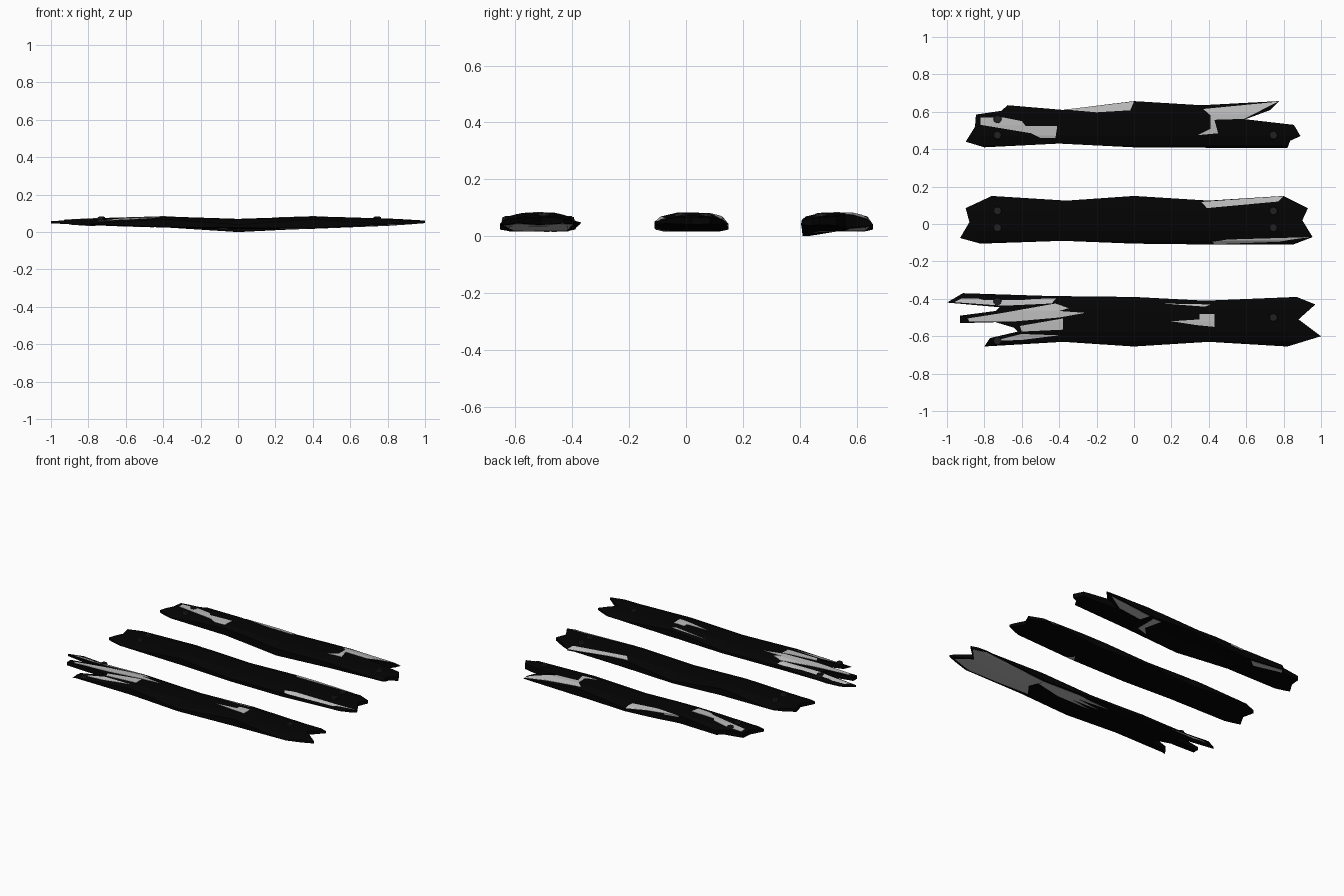
import bpy, bmesh, math
from mathutils import Vector

if "Cube" in bpy.data.objects:
    bpy.data.objects.remove(bpy.data.objects["Cube"])


def material(name, v):
    m = bpy.data.materials.new(name)
    m.diffuse_color = (v, v, v, 1)
    m.use_nodes = True
    m.node_tree.nodes["Principled BSDF"].inputs["Base Color"].default_value = m.diffuse_color
    return m


CHARRED = material("charred_wood", 0.001)
FRESH = material("splintered_wood", 0.5)
METAL = material("dark_metal", 0.015)

# Plank facets: surface heights along x, and rounding across the width
HALF = 0.128
TOP = [(-1, .062), (-.8, .071), (-.4, .083), (0, .070), (.4, .083), (.8, .072), (1, .062)]
BOTTOM = [(-1, .046), (-.8, .036), (-.4, .024), (0, .016), (.4, .018), (.8, .034), (1, .047)]
TOP_DROP = [(0, 0), (.45, .002), (.85, .014), (1, .031)]
BOTTOM_RISE = [(0, 0), (.8, .001), (1, .007)]


def lerp(table, t):
    t = max(table[0][0], min(table[-1][0], t))
    for (a, p), (b, q) in zip(table, table[1:]):
        if t <= b:
            return p + (q - p) * (t - a) / (b - a)


def top_z(x, y, cy):
    drop = lerp(TOP_DROP, abs(y - cy) / HALF)
    return lerp(TOP, x) - drop * (1 - .75 * max(0, (abs(x) - .8) / .2))


def bottom_z(x, y, cy, sag):
    rise = lerp(BOTTOM_RISE, abs(y - cy) / HALF) * (1 - max(0, (abs(x) - .8) / .2))
    return lerp(BOTTOM, x) + rise - sag * max(0, 1 - abs(x) / .4) * max(0, (cy - y) / HALF)


def slab(name, outline, cy, mat, upper, lower):
    """Outline sliced along the plank facets, then lifted to two surfaces."""
    bm = bmesh.new()
    f = bm.faces.new([bm.verts.new((x, y, 0)) for x, y in outline])
    f.normal_update()
    bmesh.ops.triangulate(bm, faces=[f], ngon_method='EAR_CLIP')
    cuts = [((x, 0, 0), (1, 0, 0)) for x, _ in TOP[1:-1]]
    cuts += [((0, cy + s * u * HALF, 0), (0, 1, 0)) for u in (.45, .8, .85) for s in (-1, 1)]
    cuts.append(((0, cy, 0), (0, 1, 0)))
    for co, no in cuts:
        bmesh.ops.bisect_plane(bm, geom=bm.verts[:] + bm.edges[:] + bm.faces[:],
                               plane_co=co, plane_no=no, dist=1e-5)
    ext = bmesh.ops.extrude_face_region(bm, geom=bm.faces[:])["geom"]
    raised = {g for g in ext if isinstance(g, bmesh.types.BMVert)}
    for v in bm.verts:
        v.co.z = (upper if v in raised else lower)(v.co.x, v.co.y)
    bmesh.ops.recalc_face_normals(bm, faces=bm.faces[:])
    finish(name, bm, mat)


def finish(name, bm, mat):
    me = bpy.data.meshes.new(name)
    bm.to_mesh(me)
    bm.free()
    me.materials.append(mat)
    bpy.context.collection.objects.link(bpy.data.objects.new(name, me))


def nail(name, x, y, cy):
    """Low screw head with a raised cross."""
    z = top_z(x, y, cy)
    bm = bmesh.new()
    r = bmesh.ops.create_cone(bm, cap_ends=True, segments=10, radius1=.024, radius2=.02, depth=.016)
    for v in r["verts"]:
        v.co += Vector((x, y, z))
    for sx, sy in ((.028, .007), (.007, .028)):
        r = bmesh.ops.create_cube(bm, size=1)
        for v in r["verts"]:
            v.co = Vector((x + v.co.x * sx, y + v.co.y * sy, z + .008 + v.co.z * .004))
    finish(name, bm, METAL)


def plank(name, cy, outline, top_chips, bottom_chips, nails, sag=0):
    slab(name, outline, cy, CHARRED,
         lambda x, y: top_z(x, y, cy), lambda x, y: bottom_z(x, y, cy, sag))
    for i, c in enumerate(top_chips):
        slab(f"{name}_top_splinter_{i}", c, cy, FRESH,
             lambda x, y: top_z(x, y, cy) + .0015, lambda x, y: top_z(x, y, cy) - .008)
    for i, c in enumerate(bottom_chips):
        slab(f"{name}_bottom_splinter_{i}", c, cy, FRESH,
             lambda x, y: bottom_z(x, y, cy, sag) + .006, lambda x, y: bottom_z(x, y, cy, sag) - .0015)
    for i, (x, y) in enumerate(nails):
        nail(f"{name}_nail_{i}", x, y, cy)


# back plank: one long splinter on the right
plank("back_plank", .53,
      [(-.9, .44), (-.8, .41), (-.4, .43), (0, .41), (.82, .405), (.835, .445), (.89, .47),
       (.855, .53), (.595, .56), (.73, .61), (.775, .657), (.36, .635), (0, .657), (-.38, .61),
       (-.675, .635), (-.71, .605), (-.845, .585), (-.85, .52)],
      [[(-.82, .57), (-.7, .57), (-.6, .55), (-.58, .525), (-.41, .525), (-.42, .46),
        (-.5, .46), (-.55, .485), (-.82, .53)],
       [(-.37, .612), (0, .655), (-.02, .608), (-.2, .597)],
       [(.37, .615), (.77, .654), (.59, .562), (.43, .557), (.45, .485), (.34, .475), (.41, .51), (.41, .58)]],
      [[(.4, .63), (.72, .645), (.6, .575), (.42, .56)],
       [(.3, .62), (.36, .62), (.36, .47), (.28, .45), (.33, .5)],
       [(-.45, .6), (-.68, .625), (-.7, .6), (-.5, .56)]],
      [(-.73, .56), (-.73, .475), (.745, .475)], sag=.022)

# middle plank: nearly whole
plank("middle_plank", .02,
      [(-.93, -.075), (-.82, -.105), (-.38, -.09), (0, -.105), (.43, -.11), (.85, -.11),
       (.955, -.07), (.9, .02), (.93, .085), (.8, .15), (.4, .125), (0, .15), (-.36, .125),
       (-.76, .15), (-.9, .085), (-.88, .01)],
      [[(.36, .118), (.8, .149), (.77, .12), (.39, .085)],
       [(.43, -.108), (.42, -.095), (.5, -.083), (.94, -.07), (.83, -.085), (.78, -.095)]],
      [[(.4, -.105), (.46, -.105), (.43, -.06)]],
      [(x, y) for x in (-.73, .745) for y in (.07, -.02)])

# front plank: split into three splinters on the left
plank("front_plank", -.52,
      [(-1, -.42), (-.915, -.37), (-.45, -.385), (0, -.39), (.38, -.41), (.87, -.39), (.97, -.43),
       (.88, -.51), (1, -.6), (.82, -.655), (.4, -.63), (0, -.655), (-.38, -.63), (-.8, -.655),
       (-.77, -.61), (-.62, -.575), (-.64, -.555), (-.74, -.525), (-.93, -.53), (-.93, -.49),
       (-.74, -.465), (-.72, -.445)],
      [[(-.96, -.418), (-.89, -.38), (-.41, -.39), (-.44, -.425), (-.7, -.437)],
       [(-.89, -.505), (-.7, -.475), (-.42, -.425), (-.35, -.45), (-.4, -.465), (-.26, -.475),
        (-.4, -.5), (-.63, -.52), (-.88, -.522)],
       [(-.61, -.545), (-.38, -.505), (-.38, -.565), (-.6, -.575)],
       [(-.75, -.625), (-.6, -.588), (-.4, -.595), (-.6, -.62)],
       [(.2, -.52), (.35, -.51), (.35, -.482), (.43, -.48), (.43, -.55), (.33, -.54)],
       [(.15, -.425), (.41, -.43), (.38, -.442)]],
      [[(.96, -.595), (.87, -.515), (.95, -.43), (.86, -.4), (.38, -.42), (.42, -.52), (.36, -.6), (.8, -.64)],
       [(.38, -.42), (.1, -.41), (-.15, -.43), (.08, -.445), (-.1, -.47), (.1, -.475),
        (-.05, -.5), (.2, -.5), (.39, -.46)]],
      [(-.73, -.415), (-.73, -.625), (.745, -.5)])
